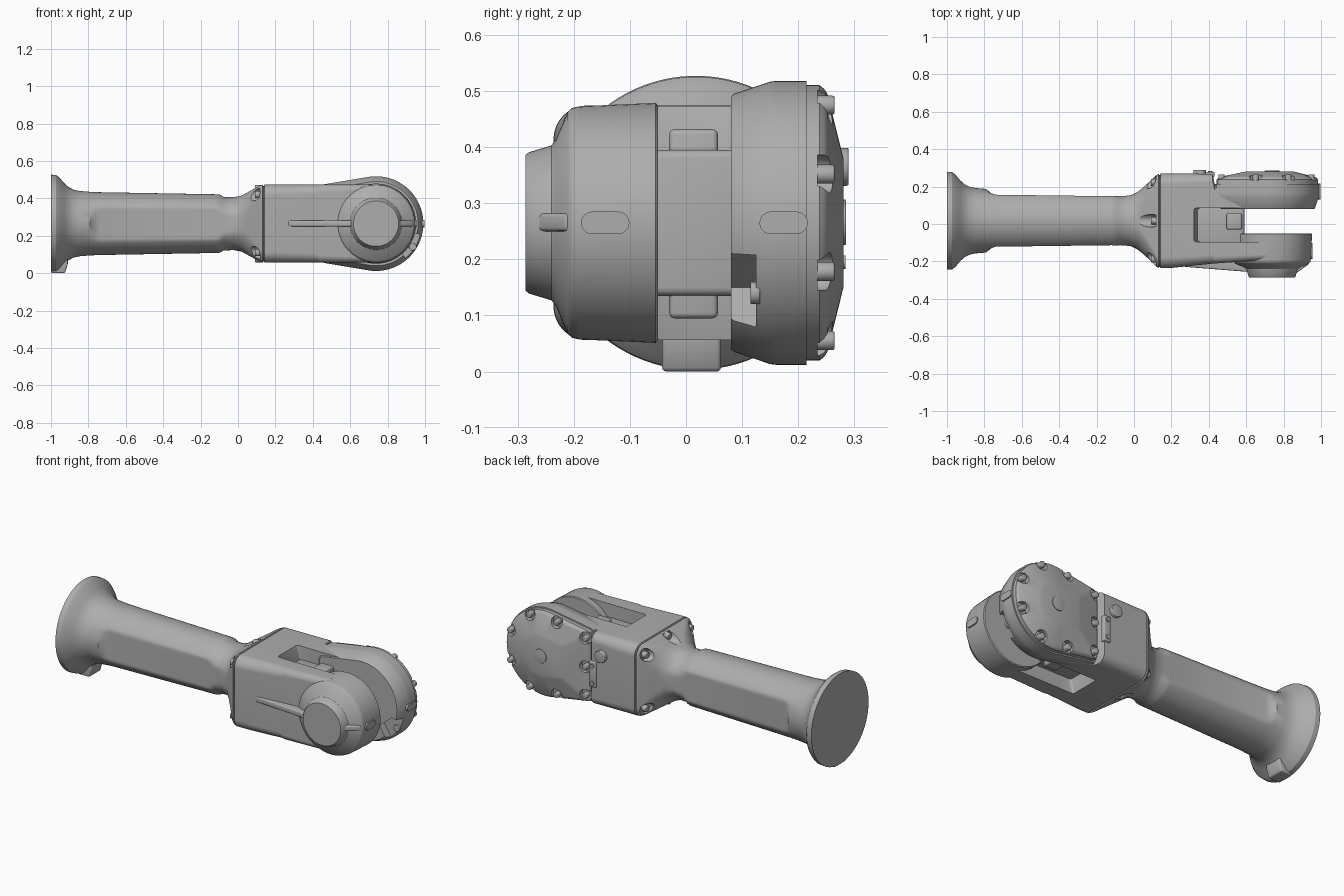
import bpy, bmesh, math
from mathutils import Vector

if "Cube" in bpy.data.objects:
    bpy.data.objects.remove(bpy.data.objects["Cube"], do_unlink=True)

CY, CZ, HX = 0.0175, 0.265, 0.738   # link axis and hinge axis

grey = bpy.data.materials.new("cast_grey")
grey.use_nodes = True
grey.diffuse_color = (0.42, 0.42, 0.42, 1)
grey.node_tree.nodes["Principled BSDF"].inputs["Base Color"].default_value = (0.42, 0.42, 0.42, 1)


def loft(name, rings, bevel=0.0):
    """Skin a stack of equal-length point rings and cap both ends."""
    bm = bmesh.new()
    loops = [[bm.verts.new(p) for p in ring] for ring in rings]
    n = len(loops[0])
    for a, b in zip(loops, loops[1:]):
        for i in range(n):
            j = (i + 1) % n
            bm.faces.new((a[i], a[j], b[j], b[i]))
    bm.faces.new(loops[0])
    bm.faces.new(loops[-1])
    bmesh.ops.recalc_face_normals(bm, faces=bm.faces)
    mesh = bpy.data.meshes.new(name)
    bm.to_mesh(mesh)
    bm.free()
    ob = bpy.data.objects.new(name, mesh)
    bpy.context.collection.objects.link(ob)
    mesh.materials.append(grey)
    if bevel:
        m = ob.modifiers.new("bevel", 'BEVEL')
        m.width, m.segments, m.limit_method = bevel, 3, 'ANGLE'
        activate(ob)
        bpy.ops.object.modifier_apply(modifier=m.name)
    return ob


def activate(ob):
    bpy.ops.object.select_all(action='DESELECT')
    ob.select_set(True)
    bpy.context.view_layer.objects.active = ob


def cut(ob, cutter):
    m = ob.modifiers.new("cut", 'BOOLEAN')
    m.operation, m.solver, m.object = 'DIFFERENCE', 'EXACT', cutter
    activate(ob)
    bpy.ops.object.modifier_apply(modifier=m.name)
    bpy.data.objects.remove(cutter, do_unlink=True)


def circle(axis, pos, r, a, b, n=24):
    pts = []
    for i in range(n):
        t = math.tau * (i + 0.5) / n
        u, v = a + r * math.cos(t), b + r * math.sin(t)
        pts.append(Vector((pos, u, v) if axis == 'x' else (u, pos, v)))
    return pts


def rod(name, axis, start, end, r, a, b, bevel=0.0, n=24):
    return loft(name, [circle(axis, p, r, a, b, n) for p in (start, end)], bevel)


def prism(name, axis, pts, lo, hi, bevel=0.0):
    """Extrude a flat outline along y (outline xz) or z (outline xy)."""
    put = (lambda u, v, w: (u, w, v)) if axis == 'y' else (lambda u, v, w: (u, v, w))
    return loft(name, [[put(u, v, w) for u, v in pts] for w in (lo, hi)], bevel)


def box(name, x0, x1, y0, y1, z0, z1, bevel=0.0):
    return prism(name, 'y', [(x0, z0), (x1, z0), (x1, z1), (x0, z1)], y0, y1, bevel)


def section(x, y0, y1, hz, r, clip=9.0, n=96):
    """Rounded rectangle across the link; clip flattens its sides."""
    hy, cy, pts = (y1 - y0) / 2, (y0 + y1) / 2, []
    for i in range(n):
        t = math.tau * (i + 0.5) / n
        c, s = math.cos(t), math.sin(t)
        y = math.copysign(hy - r, c) + r * c
        z = math.copysign(hz - r, s) + r * s
        pts.append((x, cy + max(-clip, min(clip, y)), CZ + z))
    return pts


def round_section(x, r, clip=9.0):
    return section(x, CY - r, CY + r, r, r, clip)


# Flanged tube with flattened sides
profile = [(-1, .262), (-.972, .26), (-.955, .247), (-.93, .217), (-.905, .195),
           (-.88, .182), (-.85, .175), (-.79, .17)]
rings = [round_section(x, r) for x, r in profile]
rings += [round_section(-.765, .169, .148), round_section(-.74, .168, .139),
          round_section(-.12, .157, .131), round_section(-.1, .156, .132),
          round_section(-.075, .143, .131), round_section(-.02, .142, .135)]
# Flare into the fork body, with a fine seam groove, then the tapering arms
rings += [section(.02, -.137, .172, .15, .135), section(.06, -.17, .205, .172, .11),
          section(.12, -.228, .262, .205, .065), section(.132, -.235, .268, .208, .06),
          section(.135, -.229, .262, .202, .06), section(.139, -.229, .262, .202, .06),
          section(.142, -.236, .27, .209, .06), section(.2, -.235, .27, .209, .06),
          section(.42, -.212, .268, .208, .05), section(.432, -.211, .212, .208, .04),
          section(.71, -.192, .21, .208, .03)]
body = loft("link_body", rings)

# Fork opening with sloping ends
cut(body, prism("fork_cutter", 'y',
                [(.285, .6), (.34, .4), (.34, .13), (.285, -.1), (1.2, -.1), (1.2, .6)],
                -.095, .085, .012))

# Screw pockets and screws around the flare
spots = [(CY + sy * .205, CZ + sz * .155) for sy in (-1, 1) for sz in (-1, 1)]
spots += [(CY, CZ + sz * .188) for sz in (-1, 1)]
for y, z in spots:
    cut(body, rod("pocket_cutter", 'x', -.06, .118, .034, y, z))
    rod("flare_screw", 'x', .09, .128, .019, y, z, .004)

# Web and stop between the arms
box("fork_web", .3, .59, -.12, .11, .135, .395, .015)
box("stop_block", .495, .577, -.03, .057, .095, .432, .01)

# Front hinge housing with round cap
housing = [(-.05, .209), (-.054, .214), (-.19, .208), (-.203, .205), (-.211, .198), (-.232, .148),
           (-.24, .138), (-.28, .126), (-.286, .121)]
loft("front_housing", [circle('y', y, r, HX, CZ, 72) for y, r in housing])

# Rib along the front arm, running over the housing
prism("front_rib", 'z', [(.25, -.19), (.27, -.229), (.6, -.255), (.64, -.268), (.86, -.268),
                         (.935, -.215), (.935, -.15), (.4, -.15)], CZ - .015, CZ + .017, .007)

# Back hinge housing and its cover share one outline
R = .253
outline = [(R * math.cos(t), R * math.sin(t))
           for t in (math.radians(-102 + 204 * i / 60) for i in range(61))]
outline += [(-.28, .21), (-.297, .203), (-.305, .185), (-.305, -.185), (-.297, -.203), (-.28, -.21)]


def hull(name, steps):
    return loft(name, [[(HX + s * u, y, CZ + s * v) for u, v in outline] for y, s in steps])


back = hull("back_housing", [(.08, .89), (.086, .91), (.15, .995), (.16, 1), (.215, 1)])
cover = hull("back_cover", [(.21, .97), (.238, .97), (.246, .945), (.252, .91), (.279, .48), (.281, .45)])

# Cover bolts in scalloped seats
bolts = [(HX + .227 * math.cos(a), CZ + .227 * math.sin(a))
         for a in (math.radians(s * d) for s in (-1, 1) for d in (22.5, 67.5, 112.5))]
bolts += [(.468, CZ + dz) for dz in (-.165, 0, .165)]
for x, z in bolts:
    cut(cover, rod("seat_cutter", 'y', .234, .4, .034, x, z))
    rod("cover_bolt", 'y', .22, .265, .017, x, z, .004)
rod("cover_plug", 'y', .27, .285, .04, HX, CZ, .002, 32)

# Notch with a screw in the back housing rim
cut(back, prism("notch_cutter", 'y', [(.85, .15), (.92, .04), (1.1, .1), (1.02, .2), (.93, .215)],
                .03, .125))
rod("notch_screw", 'y', .115, .132, .02, .935, .14, .003)

# Oval pads on the housing ends
for name, x, y in (("front_end_pad", .955, -.144), ("back_end_pad", .996, .174)):
    pts = []
    for i in range(32):
        t = math.tau * (i + .5) / 32
        pts.append((y + math.copysign(.023, math.cos(t)) + .02 * math.cos(t), CZ + .02 * math.sin(t)))
    loft(name, [[(w, u, v) for u, v in pts] for w in (x - .05, x)])

# Button and screwed plate on the back of the body
rod("back_button", 'y', .25, .29, .034, .352, .365, .004, 32)
box("back_plate", .385, .43, .25, .278, .17, .32, .006)
for z in (.195, .295):
    rod("plate_screw", 'y', .27, .284, .012, .407, z)

# Key block under the flange
prism("flange_key", 'y', [(-1, 0), (-.925, 0), (-.91, .05), (-.91, .1), (-1, .1)],
      CY - .06, CY + .045, .008)

# Smooth shading with sharp edges kept
for ob in bpy.context.scene.objects:
    if ob.type == 'MESH' and ob.data.materials and ob.data.materials[0] == grey:
        activate(ob)
        bpy.ops.object.shade_smooth_by_angle(angle=math.radians(32))
